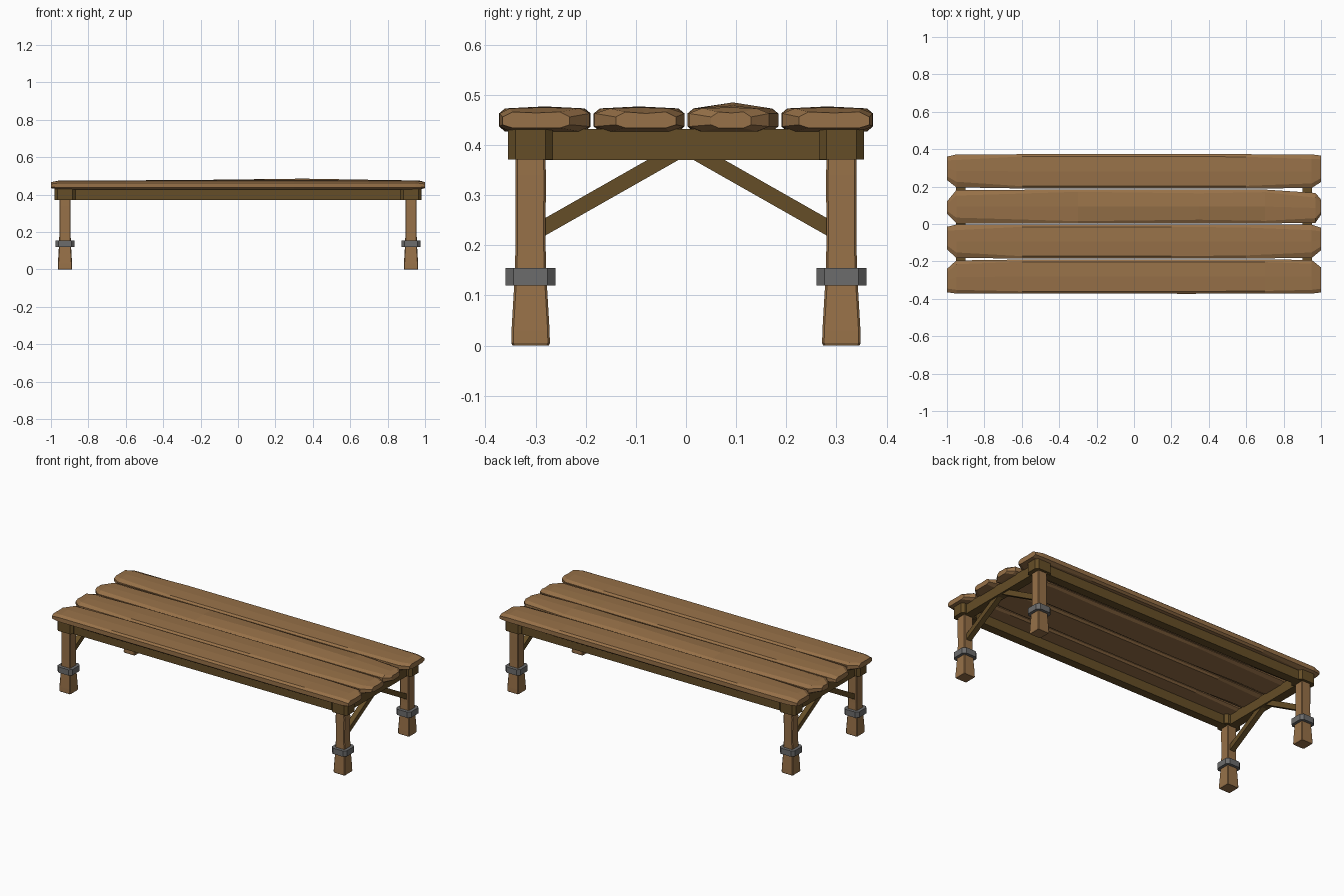
import bpy, bmesh
from mathutils import Vector

if "Cube" in bpy.data.objects:
    bpy.data.objects.remove(bpy.data.objects["Cube"])


def material(name, color):
    m = bpy.data.materials.new(name)
    m.diffuse_color = (*color, 1)
    m.use_nodes = True
    m.node_tree.nodes["Principled BSDF"].inputs["Base Color"].default_value = m.diffuse_color
    return m


WOOD = material("wood", (0.31, 0.165, 0.065))
DARK = material("dark_wood", (0.13, 0.075, 0.02))
IRON = material("iron", (0.15, 0.15, 0.15))


def loft(name, rings, mat):
    """Skin a closed solid over equal-length rings of points."""
    bm = bmesh.new()
    loops = [[bm.verts.new(p) for p in r] for r in rings]
    n = len(loops[0])
    for a, b in zip(loops, loops[1:]):
        for i in range(n):
            j = (i + 1) % n
            bm.faces.new((a[i], a[j], b[j], b[i]))
    bm.faces.new(loops[0])
    bm.faces.new(loops[-1])
    bmesh.ops.recalc_face_normals(bm, faces=bm.faces)
    me = bpy.data.meshes.new(name)
    bm.to_mesh(me)
    bm.free()
    me.materials.append(mat)
    ob = bpy.data.objects.new(name, me)
    bpy.context.collection.objects.link(ob)
    return ob


def octagon(cx, cy, hx, hy, c, z):
    """Rectangle with clipped corners, lying at height z."""
    pts = [(hx, hy - c), (hx - c, hy), (c - hx, hy), (-hx, hy - c),
           (-hx, c - hy), (c - hx, -hy), (hx - c, -hy), (hx, c - hy)]
    return [(cx + x, cy + y, z) for x, y in pts]


def box(name, x0, x1, y0, y1, z0, z1, mat):
    ring = [(x0, y0), (x1, y0), (x1, y1), (x0, y1)]
    return loft(name, [[(x, y, z) for x, y in ring] for z in (z0, z1)], mat)


# Worn planks: (x, y0, y1, crown height, edge chamfer) along each board
planks = {
    "front_plank": [(-1, -.365, -.24, -.002, .02), (-.95, -.372, -.195, .002, .02),
                    (-.6, -.372, -.19, .002, .012), (.3, -.373, -.19, .003, .012),
                    (.7, -.372, -.19, .002, .014), (.95, -.372, -.192, .001, .02),
                    (1, -.366, -.232, -.003, .02)],
    "front_middle_plank": [(-1, -.135, -.015, -.003, .02), (-.95, -.182, -.003, .001, .03),
                           (-.6, -.184, -.003, .002, .012), (.2, -.184, -.003, .003, .012),
                           (.6, -.184, -.003, .002, .016), (.95, -.182, -.003, .001, .03),
                           (1, -.14, -.02, -.004, .02)],
    "back_middle_plank": [(-1, .055, .12, -.003, .015), (-.95, .004, .182, .001, .03),
                          (-.3, .003, .184, .003, .012), (.35, .003, .184, .011, .02),
                          (.7, .003, .184, .005, .014), (.97, .006, .166, .001, .025),
                          (1, .05, .13, -.003, .015)],
    "back_plank": [(-1, .235, .36, -.002, .02), (-.95, .196, .372, .002, .03),
                   (-.6, .19, .373, .002, .012), (.2, .19, .373, .003, .012),
                   (.6, .19, .373, .002, .014), (.95, .192, .372, .001, .025),
                   (1, .225, .366, -.003, .02)],
}
for name, stations in planks.items():
    rings = []
    for x, a, b, crown, c in stations:
        e = .007 if abs(x) == 1 else 0
        mid = (a + b) / 2
        rings.append([(x, a, .437 + e / 2), (x, a, .463 - e), (x, a + c, .473 - e),
                      (x, mid, .474 + crown - e), (x, b - c, .473 - e),
                      (x, b, .463 - e), (x, b, .437 + e / 2),
                      (x, b - c, .427 + e), (x, a + c, .427 + e)])
    loft(name, rings, WOOD)

# Frame rails under the planks
for s, side in ((-1, "front"), (1, "back")):
    y0, y1 = sorted((s * .287, s * .338))
    box(side + "_rail", -.93, .93, y0, y1, .37, .432, DARK)
for s, side in ((-1, "left"), (1, "right")):
    x0, x1 = sorted((s * .90, s * .952))
    box(side + "_rail", x0, x1, -.32, .32, .37, .432, DARK)

for sx, lr in ((-1, "left"), (1, "right")):
    for sy, fb in ((-1, "front"), (1, "back")):
        tag = fb + "_" + lr
        cx, cy = sx * .925, sy * .31
        # Leg with flared foot
        prof = [(0, .036), (.005, .0385), (.03, .038), (.14, .0315),
                (.2, .030), (.34, .0305), (.425, .029)]
        loft(tag + "_leg", [octagon(cx, cy, h, h, .004, z) for z, h in prof], WOOD)
        # Iron band and corner block
        loft(tag + "_band", [octagon(cx, cy, .05, .05, .016, z) for z in (.12, .155)], IRON)
        loft(tag + "_block", [octagon(cx, cy, .055, .045, .015, z)
                              for z in (.371, .431)], DARK)
        # Diagonal brace up to the middle of the end rail
        side = [(.285, .217), (.285, .252), (.065, .377), (.003, .377)]
        loft(tag + "_brace", [[(cx + d, sy * y, z) for y, z in side]
                              for d in (-.016, .016)], DARK)
